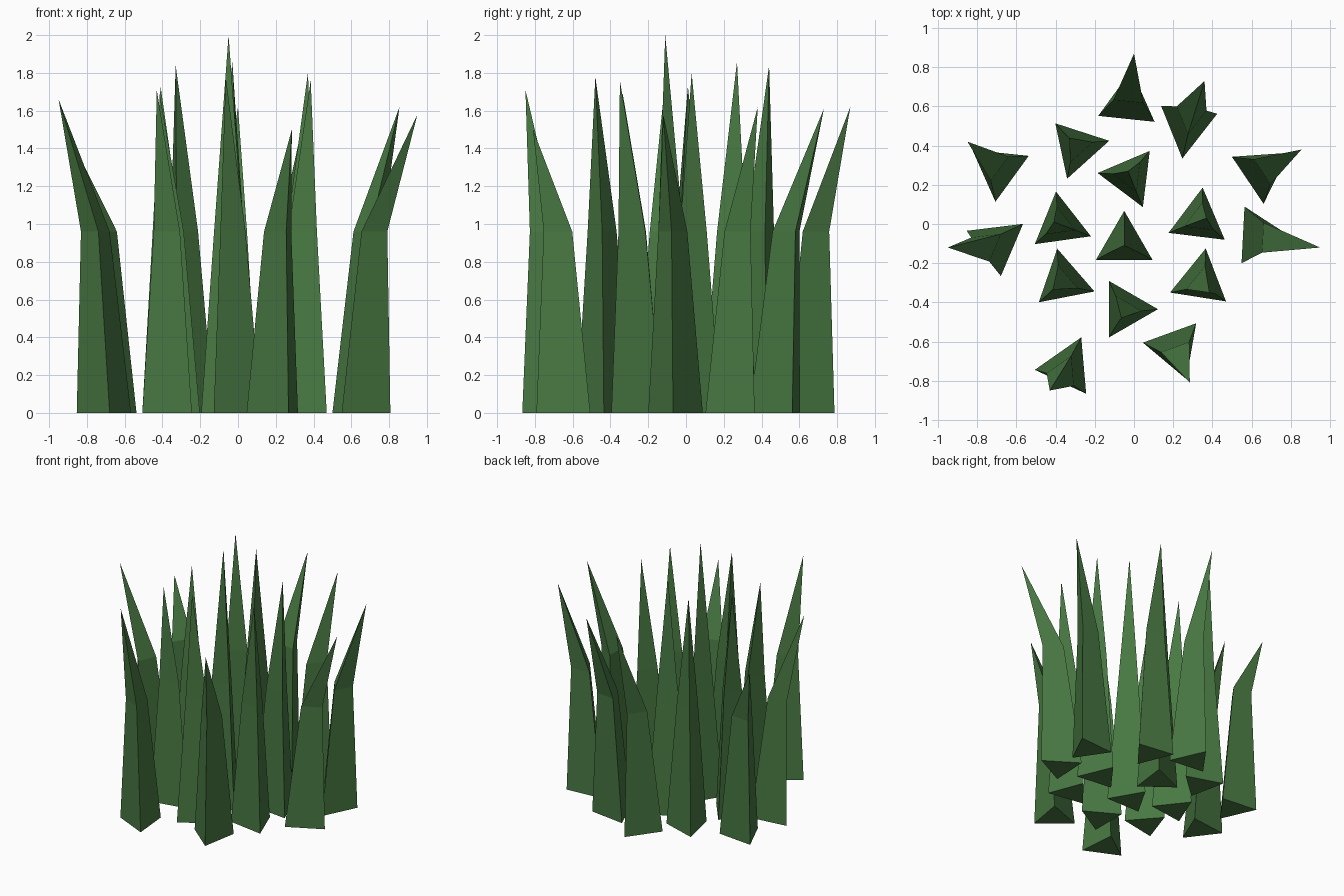
import bpy, bmesh
from math import cos, sin, radians
from mathutils import Vector

default_cube = bpy.data.objects.get("Cube")
if default_cube:
    bpy.data.objects.remove(default_cube, do_unlink=True)

# Single leaf colour
grass_green = bpy.data.materials.new("grass_green")
grass_green.use_nodes = True
colour = (0.065, 0.19, 0.055, 1.0)
grass_green.diffuse_color = colour
grass_green.node_tree.nodes["Principled BSDF"].inputs["Base Color"].default_value = colour

BASE_RADIUS = 0.167
BEND_HEIGHT = 0.96
BEND_SCALE = 0.53
BEND_SHIFT = 0.2


def triangle_ring(bm, centre, radius, height, angle):
    """Three vertices of a blade cross-section."""
    ring = []
    for step in range(3):
        a = radians(angle + step * 120)
        ring.append(bm.verts.new((centre.x + radius * cos(a),
                                  centre.y + radius * sin(a), height)))
    return ring


def grass_blade(name, centre, angle, tip):
    """Three-sided blade that tapers to a bend, then leans to its tip."""
    bm = bmesh.new()
    centre, tip = Vector(centre), Vector(tip)
    bend_centre = centre.lerp(tip.xy, BEND_SHIFT)
    base = triangle_ring(bm, centre, BASE_RADIUS, 0, angle)
    bend = triangle_ring(bm, bend_centre, BASE_RADIUS * BEND_SCALE, BEND_HEIGHT, angle)
    point = bm.verts.new(tip)
    bm.faces.new(base[::-1])
    for i in range(3):
        j = (i + 1) % 3
        bm.faces.new((base[i], base[j], bend[j], bend[i]))
        bm.faces.new((bend[i], bend[j], point))
    bmesh.ops.recalc_face_normals(bm, faces=bm.faces[:])
    mesh = bpy.data.meshes.new(name)
    bm.to_mesh(mesh)
    bm.free()
    mesh.materials.append(grass_green)
    blade = bpy.data.objects.new(name, mesh)
    bpy.context.collection.objects.link(blade)


# Blade placement: base centre, turn in degrees, tip position
blades = {
    "blade_back": ((-.03, .62), 84, (0, .87, 1.62)),
    "blade_back_left": ((.27, .5), -98, (.36, .73, 1.61)),
    "blade_back_right": ((-.29, .39), -108, (-.33, .44, 1.84)),
    "blade_inner_back": ((-.02, .24), -67, (-.03, .27, 1.86)),
    "blade_outer_back_left": ((.65, .27), 34, (.855, .38, 1.62)),
    "blade_outer_back_right": ((-.69, .28), 144, (-.85, .42, 1.38)),
    "blade_outer_right": ((-.7, -.1), 37, (-.95, -.12, 1.66)),
    "blade_outer_left": ((.64, -.06), 117, (.95, -.12, 1.58)),
    "blade_inner_left": ((.33, .02), 83, (.37, .03, 1.8)),
    "blade_inner_right": ((-.375, 0), 98, (-.41, .01, 1.73)),
    "blade_centre": ((-.05, -.1), 90, (-.05, -.11, 2)),
    "blade_front_inner_right": ((-.36, -.29), 101, (-.415, -.335, 1.69)),
    "blade_front_inner_left": ((.34, -.29), 81, (.385, -.35, 1.76)),
    "blade_front_inner": ((-.045, -.435), 0, (-.065, -.48, 1.78)),
    "blade_front_left": ((.21, -.635), -70, (.285, -.81, 1.5)),
    "blade_front_right": ((-.34, -.73), 185, (-.43, -.85, 1.71)),
}
for name, (centre, angle, tip) in blades.items():
    grass_blade(name, centre, angle, tip)
